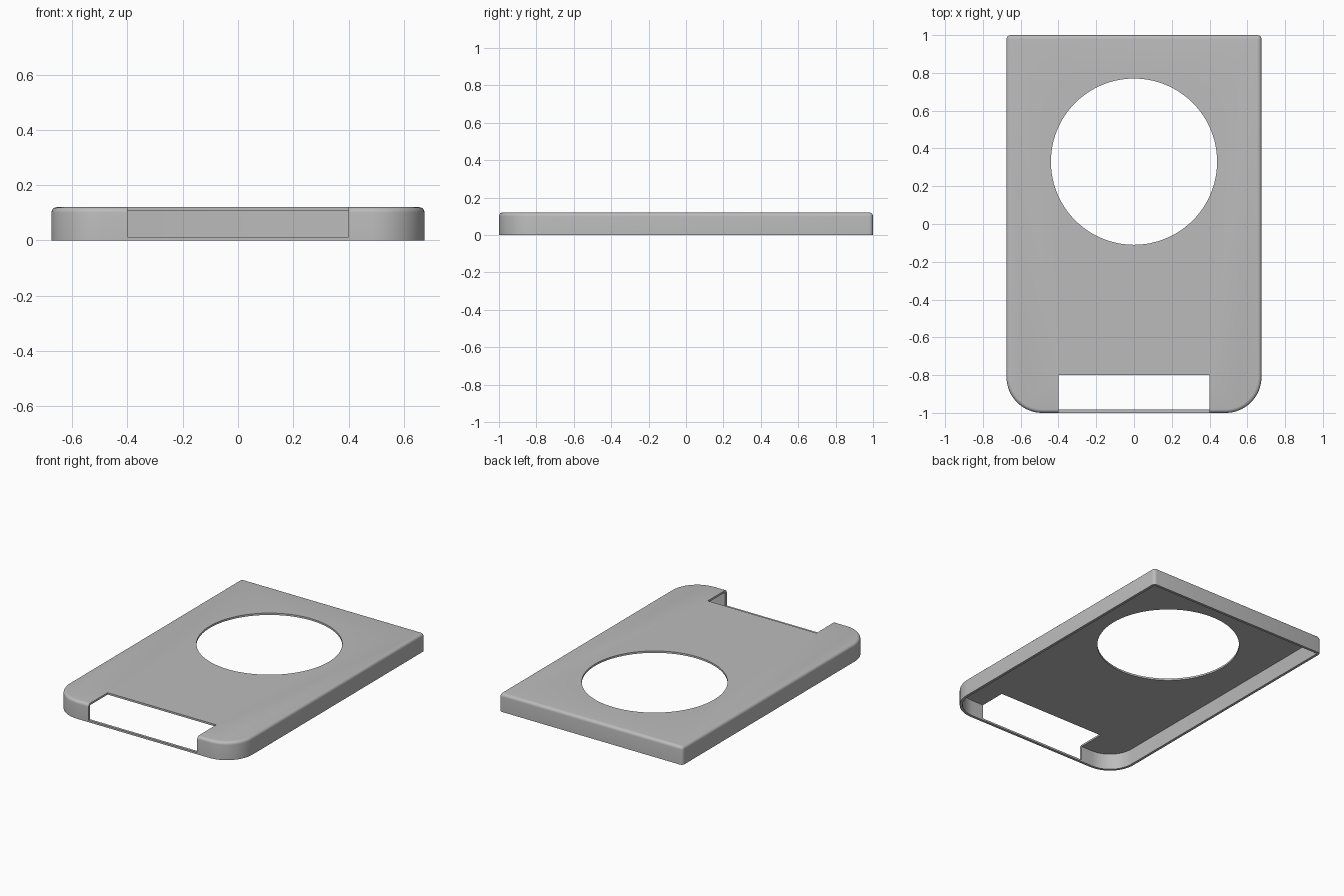
import bpy, bmesh, math

HALF_W, HALF_L, HEIGHT = 0.675, 1.0, 0.12
WALL, PLATE = 0.0175, 0.0125

if "Cube" in bpy.data.objects:
    bpy.data.objects.remove(bpy.data.objects["Cube"])

grey = bpy.data.materials.new("plain grey")
grey.use_nodes = True
grey.diffuse_color = (0.5, 0.5, 0.5, 1)
grey.node_tree.nodes["Principled BSDF"].inputs["Base Color"].default_value = (0.5, 0.5, 0.5, 1)


def outline(half_w, half_l, front_r, back_r):
    """Rectangle with its own corner radius at the front and back."""
    points = []
    corners = [(-1, -1, front_r, 180), (1, -1, front_r, 270), (1, 1, back_r, 0), (-1, 1, back_r, 90)]
    for sx, sy, r, start in corners:
        steps = 16 if r > 0.05 else 4
        for i in range(steps + 1):
            a = math.radians(start + 90 * i / steps)
            points.append((sx * (half_w - r) + r * math.cos(a), sy * (half_l - r) + r * math.sin(a)))
    return points


def prism(name, points, z0, z1, round_top=0):
    bm = bmesh.new()
    face = bm.faces.new([bm.verts.new((x, y, z0)) for x, y in points])
    top = bmesh.ops.extrude_face_region(bm, geom=[face])["geom"]
    bmesh.ops.translate(bm, vec=(0, 0, z1 - z0), verts=[v for v in top if isinstance(v, bmesh.types.BMVert)])
    bmesh.ops.recalc_face_normals(bm, faces=bm.faces)
    if round_top:
        rim = [e for e in bm.edges if all(abs(v.co.z - z1) < 1e-5 for v in e.verts)]
        bmesh.ops.bevel(bm, geom=rim, offset=round_top, segments=5, profile=0.5, affect='EDGES')
    mesh = bpy.data.meshes.new(name)
    bm.to_mesh(mesh)
    bm.free()
    obj = bpy.data.objects.new(name, mesh)
    bpy.context.collection.objects.link(obj)
    obj.data.materials.append(grey)
    return obj


# Cover body with rounded top rim
cover = prism("cover_shell", outline(HALF_W, HALF_L, 0.19, 0.021), 0, HEIGHT, 0.02)

# Hollow underside, round window, and front notch that leaves a thin sill
cavity = prism("cavity_cutter", outline(HALF_W - WALL, HALF_L - WALL, 0.19 - WALL, 0.004),
               -0.1, HEIGHT - PLATE)
circle = [(0.44 * math.cos(math.tau * i / 96), 0.33 + 0.44 * math.sin(math.tau * i / 96)) for i in range(96)]
window = prism("window_cutter", circle, 0.05, 0.3)
notch = prism("notch_cutter", [(-0.4, -1.2), (0.4, -1.2), (0.4, -0.8), (-0.4, -0.8)], PLATE, 0.3)

bpy.context.view_layer.objects.active = cover
for cutter in (cavity, window, notch):
    cutter.hide_render = True
    cut = cover.modifiers.new("cut", 'BOOLEAN')
    cut.operation, cut.solver, cut.object = 'DIFFERENCE', 'EXACT', cutter
    bpy.ops.object.modifier_apply(modifier=cut.name)
    bpy.data.objects.remove(cutter)

# Smooth rounded edges, sharp cut edges
bpy.ops.object.select_all(action='DESELECT')
cover.select_set(True)
bpy.ops.object.shade_smooth_by_angle(angle=math.radians(30))
